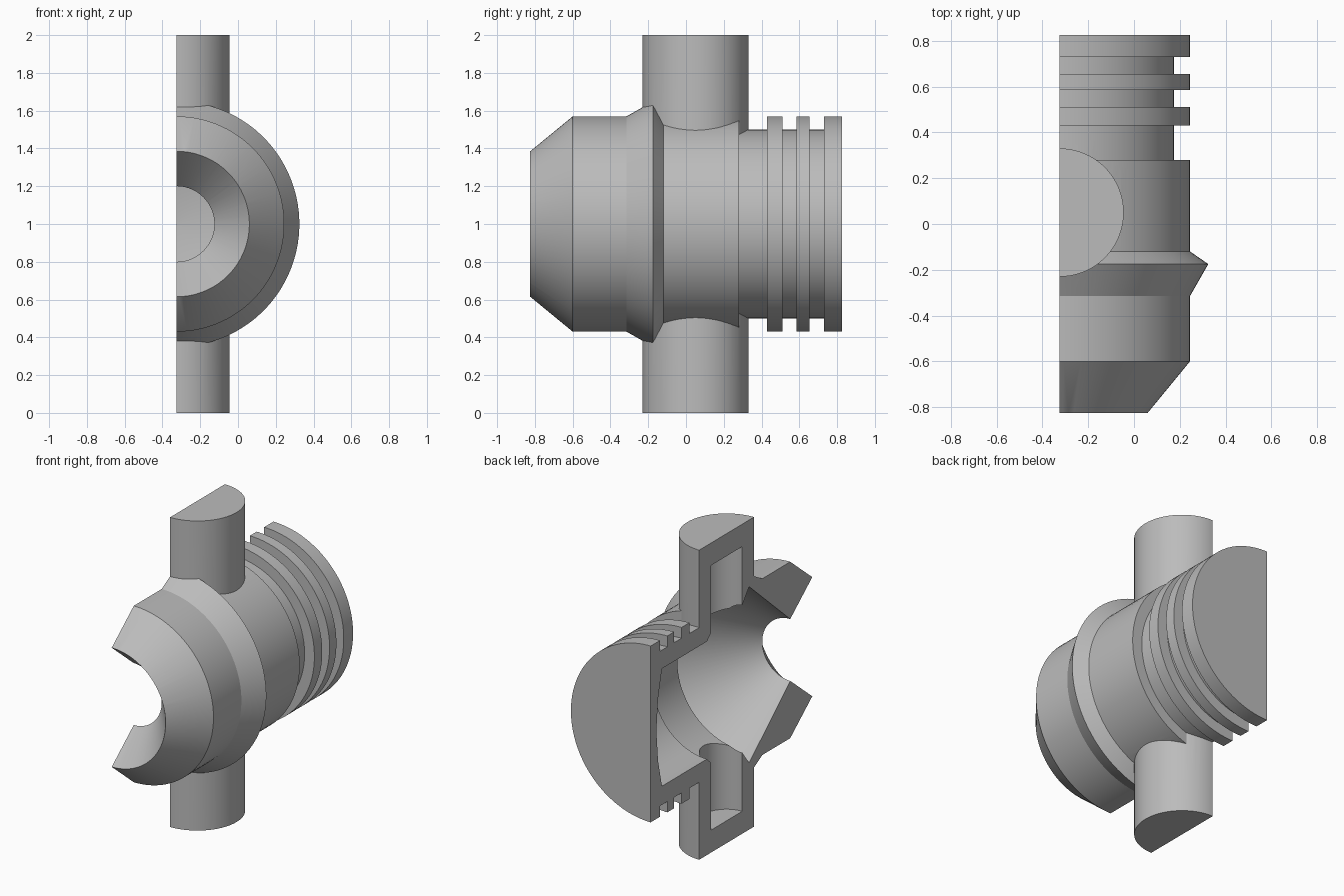
import bpy, bmesh, math
from mathutils import Matrix, Vector

if "Cube" in bpy.data.objects:
    bpy.data.objects.remove(bpy.data.objects["Cube"], do_unlink=True)

CUT_X = -0.325                       # section plane, also the body axis
SEGMENTS = 96

grey = bpy.data.materials.new("plain grey")
grey.use_nodes = True
grey.diffuse_color = (0.5, 0.5, 0.5, 1)
grey.node_tree.nodes["Principled BSDF"].inputs["Base Color"].default_value = (0.5, 0.5, 0.5, 1)


def add_object(name, bm):
    bmesh.ops.recalc_face_normals(bm, faces=bm.faces)
    mesh = bpy.data.meshes.new(name)
    bm.to_mesh(mesh)
    bm.free()
    mesh.materials.append(grey)
    obj = bpy.data.objects.new(name, mesh)
    bpy.context.collection.objects.link(obj)
    return obj


def lathe(name, profile):
    """Solid of revolution about the body axis from (y, radius) pairs."""
    bm = bmesh.new()
    rings = []
    for y, r in profile:
        ring = []
        for i in range(SEGMENTS):
            a = math.tau * (i + 0.5) / SEGMENTS
            ring.append(bm.verts.new((CUT_X + r * math.cos(a), y, 1 + r * math.sin(a))))
        rings.append(ring)
    for a, b in zip(rings, rings[1:]):
        for i in range(SEGMENTS):
            j = (i + 1) % SEGMENTS
            bm.faces.new((a[i], a[j], b[j], b[i]))
    bm.faces.new(rings[0])
    bm.faces.new(rings[-1])
    return add_object(name, bm)


def upright_cylinder(name, radius, half_height):
    bm = bmesh.new()
    bmesh.ops.create_cone(
        bm, cap_ends=True, segments=SEGMENTS, radius1=radius, radius2=radius,
        depth=2 * half_height,
        matrix=Matrix.Translation((CUT_X, 0.05, 1)) @ Matrix.Rotation(math.pi / SEGMENTS, 4, "Z"))
    return add_object(name, bm)


def combine(target, tool, operation):
    mod = target.modifiers.new(operation.lower(), "BOOLEAN")
    mod.operation = operation
    mod.solver = "EXACT"
    mod.object = tool
    bpy.context.view_layer.objects.active = target
    bpy.ops.object.modifier_apply(modifier=mod.name)
    bpy.data.objects.remove(tool, do_unlink=True)


# Outer body: tapered nose, raised collar, grooved tail
outer = [(-0.825, 0.385), (-0.6, 0.57), (-0.315, 0.57), (-0.175, 0.65), (-0.12, 0.57), (0.28, 0.57)]
for start, end in ((0.43, 0.51), (0.585, 0.655), (0.73, 0.825)):
    outer += [(outer[-1][0], 0.5), (start, 0.5), (start, 0.57), (end, 0.57)]
body = lathe("valve_body", outer)

# Upright pipe through the body
combine(body, upright_cylinder("cross_pipe", 0.28, 1.0), "UNION")

# Hollow: flared mouth, throat, widening chamber, rear bore with dished end
mouth_slope = 0.185 / 0.225
hollow = [(-0.925, 0.385 + 0.1 * mouth_slope), (-0.6, 0.2), (-0.18, 0.57), (-0.09, 0.45),
          (0.2, 0.43), (0.25, 0.38), (0.71, 0.38), (0.75, 0.2), (0.765, 0.02)]
combine(body, lathe("chamber_cutter", hollow), "DIFFERENCE")
combine(body, upright_cylinder("pipe_bore_cutter", 0.16, 0.855), "DIFFERENCE")

# Section cut along the axis
bm = bmesh.new()
bmesh.ops.create_cube(bm, size=4, matrix=Matrix.Translation(Vector((CUT_X - 2, 0, 1))))
combine(body, add_object("section_cutter", bm), "DIFFERENCE")

# Smooth round walls, crisp edges
bpy.ops.object.select_all(action="DESELECT")
body.select_set(True)
bpy.context.view_layer.objects.active = body
bpy.ops.object.shade_smooth_by_angle(angle=math.radians(18))
